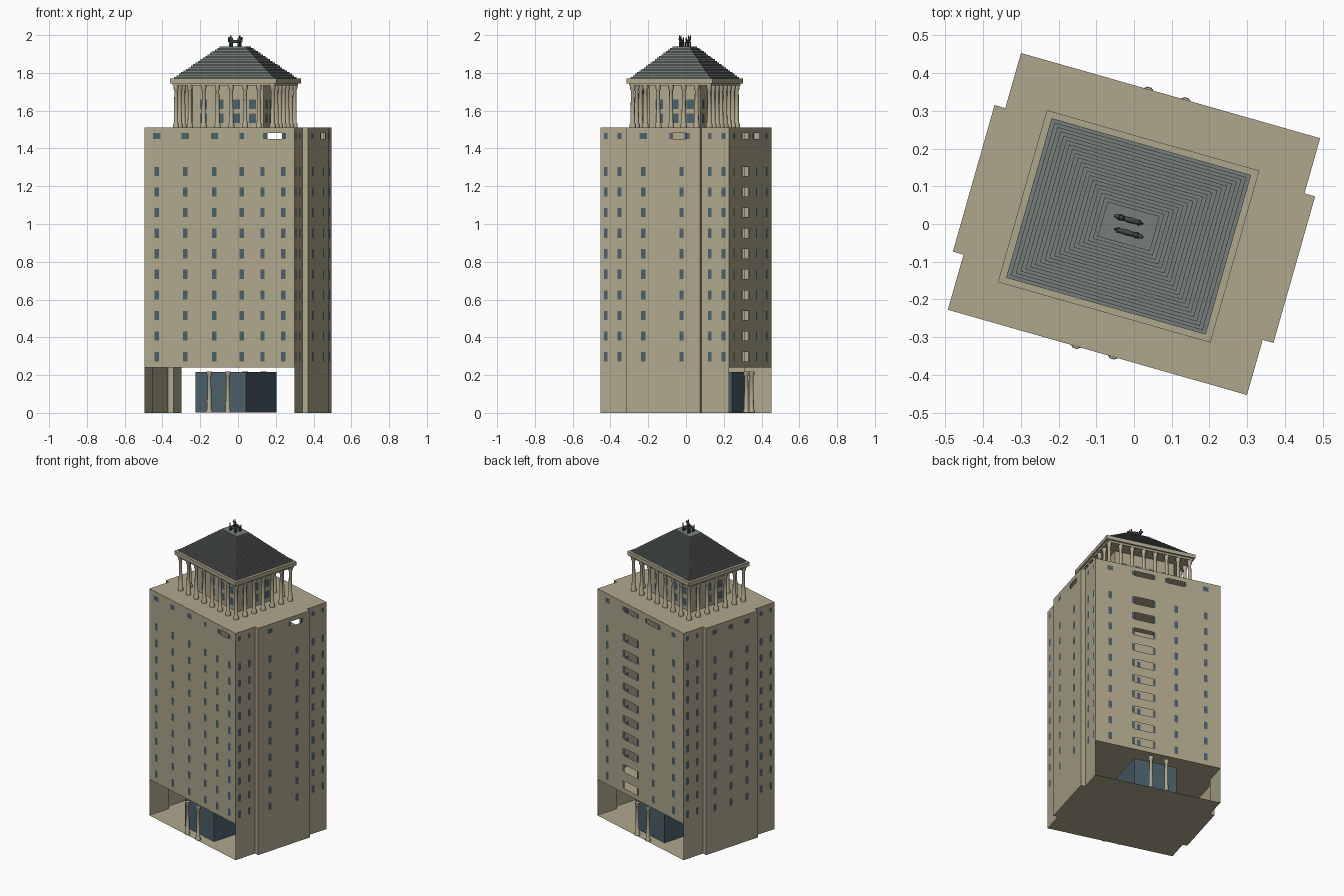
import bpy, bmesh, math
from mathutils import Vector, Matrix

if "Cube" in bpy.data.objects:
    bpy.data.objects.remove(bpy.data.objects["Cube"])

TURN = math.radians(-15.9)      # whole building is turned on its plot
HX, HY = 0.4125, 0.354          # tower half sizes
BX, BY = 0.442, 0.202           # side bay face and half width
OPEN, TOP = 0.24, 1.51          # lobby ceiling, roof level
TC = Vector((-0.012, -0.01, 0))  # rooftop temple centre


def material(name, rgb):
    m = bpy.data.materials.new(name)
    m.use_nodes = True
    m.diffuse_color = (*rgb, 1)
    m.node_tree.nodes["Principled BSDF"].inputs["Base Color"].default_value = (*rgb, 1)
    return m


STONE = material("tan_stone", (0.43, 0.39, 0.27))
GLASS = material("blue_glass", (0.07, 0.115, 0.14))
SLATE = material("grey_roof", (0.18, 0.21, 0.195))
BRONZE = material("dark_bronze", (0.055, 0.065, 0.06))


def finish(name, bm, mats, smooth=False):
    me = bpy.data.meshes.new(name)
    bm.to_mesh(me)
    bm.free()
    ob = bpy.data.objects.new(name, me)
    bpy.context.collection.objects.link(ob)
    for m in mats:
        me.materials.append(m)
    ob.rotation_euler.z = TURN
    if smooth:
        bpy.ops.object.select_all(action='DESELECT')
        ob.select_set(True)
        bpy.context.view_layer.objects.active = ob
        bpy.ops.object.shade_smooth_by_angle(angle=math.radians(40))
    return ob


def face(bm, pts, normal, mat=0):
    f = bm.faces.new([bm.verts.new(p) for p in pts])
    f.normal_update()
    if f.normal.dot(Vector(normal)) < 0:
        f.normal_flip()
    f.material_index = mat


def wall(bm, axis, at, u_range, z_range, cells, out):
    """Flat wall cut into a grid; cells are (u0, u1, z0, z1, kind)."""
    us = sorted({*u_range, *(c[0] for c in cells), *(c[1] for c in cells)})
    zs = sorted({*z_range, *(c[2] for c in cells), *(c[3] for c in cells)})
    place = (lambda u, z: (u, at, z)) if axis == "x" else (lambda u, z: (at, u, z))
    normal = (0, out, 0) if axis == "x" else (out, 0, 0)
    for u0, u1 in zip(us, us[1:]):
        for z0, z1 in zip(zs, zs[1:]):
            u, z = (u0 + u1) / 2, (z0 + z1) / 2
            kind = next((c[4] for c in cells if c[0] < u < c[1] and c[2] < z < c[3]), "wall")
            if kind != "hole":
                face(bm, [place(u0, z0), place(u1, z0), place(u1, z1), place(u0, z1)],
                     normal, int(kind == "glass"))


def box(bm, c, h, mat=0):
    r = bmesh.ops.create_cube(bm, size=1, matrix=Matrix.Translation(c) @ Matrix.Diagonal((2*h[0], 2*h[1], 2*h[2], 1)))
    for f in {f for v in r["verts"] for f in v.link_faces}:
        f.material_index = mat


def column(bm, x, y, profile, sides=10):
    rings = [[bm.verts.new((x + r * math.cos(math.tau * i / sides), y + r * math.sin(math.tau * i / sides), z))
              for i in range(sides)] for r, z in profile]
    for a, b in zip(rings, rings[1:]):
        for i in range(sides):
            j = (i + 1) % sides
            bm.faces.new((a[i], a[j], b[j], b[i]))
    bm.faces.new(rings[0][::-1])
    bm.faces.new(rings[-1])


# Window layouts
ROWS = [(0.273 + 0.109 * i, 0.322 + 0.109 * i) for i in range(10)]
ATTIC = [(1.45, 1.481)]


def windows(centres, width=0.024, rows=ROWS):
    return [(u - width/2, u + width/2, a, b, "glass") for u in centres for a, b in rows]


def opening(u0, u1, rows, jamb=0.016):
    cells = []
    for a, b in rows:
        cells += [(u0, u0 + jamb, a, b, "glass"), (u0 + jamb, u1 - jamb, a, b, "hole"),
                  (u1 - jamb, u1, a, b, "glass")]
    return cells


# Tower shell: front, back and the two bayed sides
bm = bmesh.new()
front = (windows([-0.346, -0.19, -0.029, 0.122, 0.236, 0.35])
         + windows([-0.346, -0.19, -0.029], 0.04, ATTIC) + windows([0.122], 0.024, ATTIC)
         + opening(0.238, 0.366, ATTIC, 0.024))
back = (windows([0.316, -0.122, -0.316]) + windows([0.316, -0.316], 0.036, ATTIC)
        + opening(0.015, 0.17, ROWS) + opening(0.015, 0.17, ATTIC) + opening(-0.19, -0.045, ATTIC))
wall(bm, "x", -HY, (-HX, HX), (OPEN, TOP), front, -1)
wall(bm, "x", HY, (-HX, HX), (OPEN, TOP), back, 1)
right_bay = windows([-0.109, 0.101]) + windows([-0.109], 0.04, ATTIC) + opening(0.035, 0.145, ATTIC)
left_bay = windows([-0.115, 0.01, 0.135]) + windows([-0.115, 0.01, 0.135], 0.036, ATTIC)
for s, bay in ((1, right_bay), (-1, left_bay)):
    wall(bm, "y", s * BX, (-BY, BY), (0, TOP), bay, s)
    for t in (-1, 1):
        flank = windows([t * 0.248, t * 0.324], 0.021) + windows([t * 0.248, t * 0.324], 0.021, ATTIC)
        wall(bm, "y", s * HX, (t * BY, t * HY), (0, TOP), flank, s)
        wall(bm, "x", t * BY, (s * HX, s * BX), (0, TOP), [], t)

# Floor, lobby ceiling and roof deck share one outline
half = [(HX, -HY), (HX, -BY), (BX, -BY), (BX, BY), (HX, BY), (HX, HY)]
outline = half + [(-x, -y) for x, y in half]
for z, up in ((0, -1), (OPEN, -1), (TOP, 1)):
    face(bm, [(x, y, z) for x, y in outline], (0, 0, up))
bmesh.ops.remove_doubles(bm, verts=bm.verts, dist=0.0001)
finish("tower_shell", bm, [STONE, GLASS])

# Glazed lobby
bm = bmesh.new()
box(bm, (-0.012, 0, 0.109), (0.14, 0.29, 0.107))
finish("lobby_glass", bm, [GLASS])

# Entrance columns
bm = bmesh.new()
entry = [(0.017, 0.001), (0.017, 0.012), (0.012, 0.02), (0.01, 0.195), (0.016, 0.205), (0.016, 0.218)]
for x in (-0.06, 0.042):
    for y in (-0.344, 0.344):
        column(bm, x, y, entry)
finish("entrance_columns", bm, [STONE], True)

# Temple core with two rows of windows
bm = bmesh.new()
CX, CY = 0.195, 0.14
rows = [(1.535, 1.585), (1.61, 1.66)]
for s in (-1, 1):
    wall(bm, "x", TC.y + s * CY, (TC.x - CX, TC.x + CX), (TOP, 1.74),
         windows([TC.x + k * 0.09 for k in (-1.5, -0.5, 0.5, 1.5)], 0.04, rows), s)
    wall(bm, "y", TC.x + s * CX, (TC.y - CY, TC.y + CY), (TOP, 1.74),
         windows([TC.y + k * 0.085 for k in (-1, 0, 1)], 0.04, rows), s)
bmesh.ops.remove_doubles(bm, verts=bm.verts, dist=0.0001)
finish("temple_core", bm, [STONE, GLASS])

# Colonnade around the core
bm = bmesh.new()
shaft = [(0.017, TOP), (0.017, 1.528), (0.012, 1.536), (0.0095, 1.705), (0.015, 1.718), (0.015, 1.736)]
NX, NY, PX, PY = 8, 7, 0.266, 0.211
for i in range(NX):
    for j in range(NY):
        if i in (0, NX - 1) or j in (0, NY - 1):
            column(bm, TC.x - PX + 2 * PX * i / (NX - 1), TC.y - PY + 2 * PY * j / (NY - 1), shaft)
finish("temple_columns", bm, [STONE], True)

# Entablature
bm = bmesh.new()
box(bm, TC + Vector((0, 0, 1.7425)), (0.282, 0.226, 0.0105))
box(bm, TC + Vector((0, 0, 1.7575)), (0.293, 0.237, 0.0125))
finish("entablature", bm, [STONE])

# Stepped pyramid roof
bm = bmesh.new()
STEPS = 20
rise = 0.171 / STEPS
for i in range(STEPS):
    t = i / (STEPS - 1)
    box(bm, TC + Vector((0, 0, 1.77 + rise * (i + 0.5))), (0.275 - 0.203 * t, 0.22 - 0.172 * t, rise / 2))
finish("stepped_roof", bm, [SLATE])

# Pair of crowning beasts, facing opposite ways
for name, s in (("left_beast", -1), ("right_beast", 1)):
    bm = bmesh.new()

    def blob(x, z, size):
        m = Matrix.Translation(TC + Vector((s * x, -s * 0.017, z))) @ Matrix.Diagonal((*size, 1))
        bmesh.ops.create_uvsphere(bm, u_segments=10, v_segments=6, radius=1, matrix=m)

    blob(0, 1.966, (0.032, 0.008, 0.009))
    blob(0.027, 1.976, (0.011, 0.009, 0.013))
    blob(0.036, 1.983, (0.01, 0.006, 0.007))
    blob(-0.032, 1.976, (0.004, 0.004, 0.014))
    for x in (-0.024, 0.024):
        for y in (-0.005, 0.005):
            box(bm, TC + Vector((s * x, -s * 0.017 + y, 1.952)), (0.004, 0.003, 0.012))
    for y in (-0.005, 0.005):
        box(bm, TC + Vector((s * 0.029, -s * 0.017 + y, 1.991)), (0.002, 0.002, 0.008))
    finish(name, bm, [BRONZE], True)
